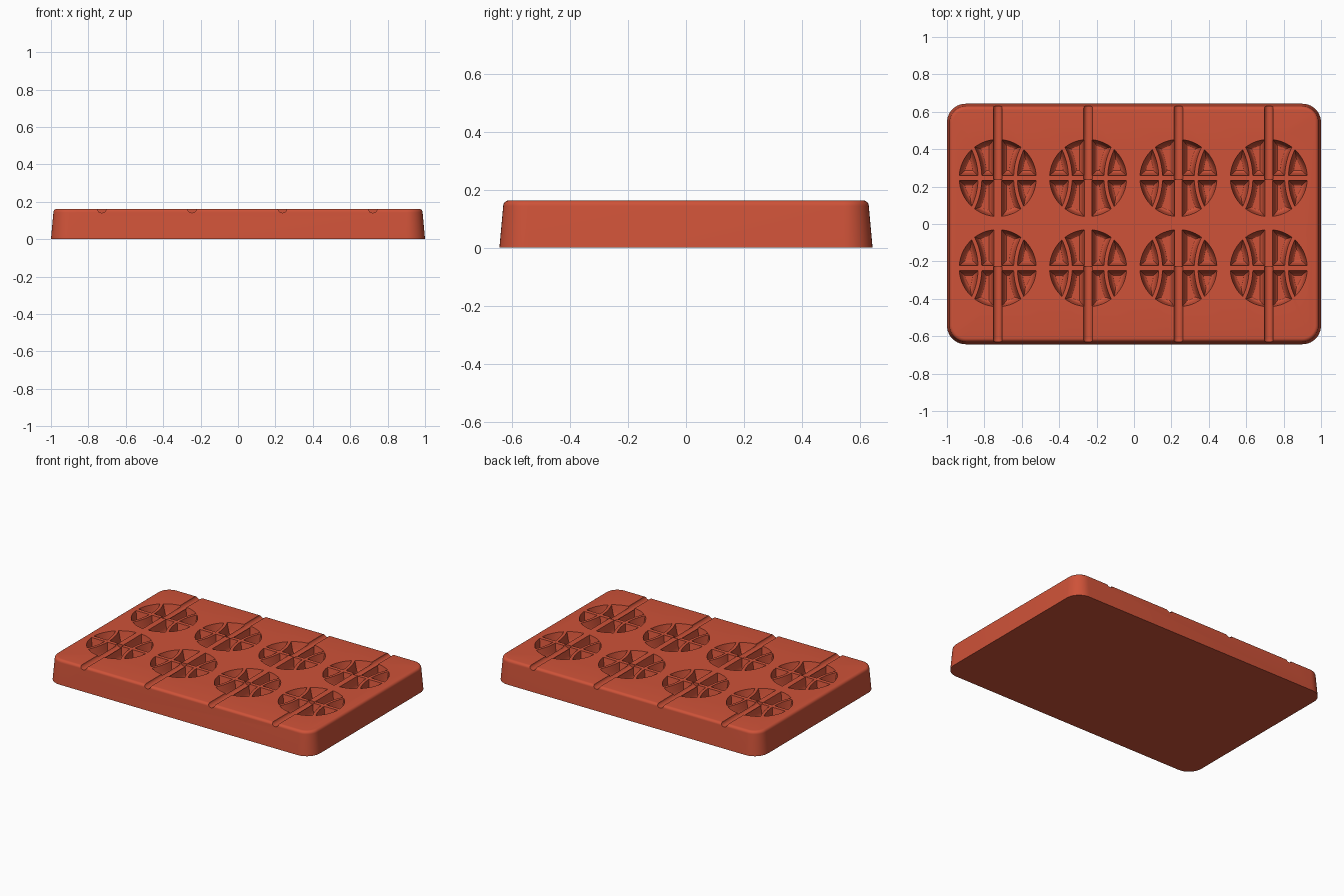
import bpy, bmesh, math
from math import sqrt, sin, cos, pi, atan2

old = bpy.data.objects.get("Cube")
if old:
    bpy.data.objects.remove(old)

mat = bpy.data.materials.new("orange_red_silicone")
mat.use_nodes = True
COLOR = (0.62, 0.085, 0.04, 1)
mat.diffuse_color = COLOR
mat.node_tree.nodes["Principled BSDF"].inputs["Base Color"].default_value = COLOR

HEIGHT = 0.163
CELL_R = 0.206            # ball radius
SEAM_C, SEAM_R = 0.455, 0.36   # side seam circle: centre and radius
RIB_X, RIB_Y, SEAM_H = 0.02, 0.013, 0.01  # rib half widths
CENTRES = [(-0.004 + 0.483 * (i - 1.5), 0.005 + 0.241 * s, s)
           for i in range(4) for s in (-1, 1)]


def loft(bm, rings):
    """Skin closed rings of equal length and cap both ends."""
    vs = [[bm.verts.new(p) for p in ring] for ring in rings]
    n = len(vs[0])
    for a, b in zip(vs, vs[1:]):
        for i in range(n):
            j = (i + 1) % n
            bm.faces.new((a[i], a[j], b[j], b[i]))
    bm.faces.new(vs[0])
    bm.faces.new(vs[-1])


def finish(name, bm):
    bmesh.ops.recalc_face_normals(bm, faces=bm.faces)
    me = bpy.data.meshes.new(name)
    bm.to_mesh(me)
    bm.free()
    me.materials.append(mat)
    ob = bpy.data.objects.new(name, me)
    bpy.context.collection.objects.link(ob)
    return ob


def rounded_rect(hx, hy, r, z, steps=10):
    pts = []
    for k, (sx, sy) in enumerate(((1, 1), (-1, 1), (-1, -1), (1, -1))):
        for i in range(steps + 1):
            a = (k + i / steps) * pi / 2
            pts.append((sx * (hx - r) + r * cos(a), sy * (hy - r) + r * sin(a), z))
    return pts


def arc(cx, r, p, q, n):
    """Points from p up to but excluding q on a circle centred at (cx, 0)."""
    a, b = atan2(p[1], p[0] - cx), atan2(q[1], q[0] - cx)
    return [(cx + r * cos(a + (b - a) * i / n), r * sin(a + (b - a) * i / n))
            for i in range(n)]


def cell_outline(outer, d, n=10):
    """Quarter cell between ribs, shrunk by d on every side."""
    R, x0, y0 = CELL_R - d, RIB_X + d, RIB_Y + d
    r = SEAM_R - SEAM_H - d if outer else SEAM_R + SEAM_H + d
    xm = (R * R - r * r + SEAM_C ** 2) / (2 * SEAM_C)
    meet = (xm, sqrt(R * R - xm * xm))
    seam = (SEAM_C - sqrt(r * r - y0 * y0), y0)
    if outer:
        rim = (sqrt(R * R - y0 * y0), y0)
        return arc(0, R, rim, meet, n) + arc_seam(r, meet, seam, n) + [seam]
    rim = (x0, sqrt(R * R - x0 * x0))
    return [(x0, y0)] + arc_seam(r, seam, meet, n) + arc(0, R, meet, rim, n) + [rim]


def arc_seam(r, p, q, n):
    """Seam arc, mirrored so its angles stay small."""
    pts = arc(-SEAM_C, r, (-p[0], p[1]), (-q[0], q[1]), n)
    return [(-x, y) for x, y in pts]


# tapered tray body with rounded corners and rolled top edge
bm = bmesh.new()
rings = [rounded_rect(1, 0.643, 0.1, 0)]
for i in range(7):
    a = i / 6 * pi / 2
    inset = 0.013 + 0.02 * (1 - cos(a))
    rings.append(rounded_rect(1 - inset, 0.643 - inset, 0.1 - inset,
                              HEIGHT - 0.02 + 0.02 * sin(a)))
loft(bm, rings)
mould = finish("mould_tray", bm)

# ball pockets: eight drafted cells per ball
PROFILE = [(-0.002, 0.006), (0, 0), (0.009, -0.045), (0.013, -0.06),
           (0.019, -0.07), (0.027, -0.075)]
bm = bmesh.new()
for cx, cy, side in CENTRES:
    for sx in (-1, 1):
        for sy in (-1, 1):
            for outer in (False, True):
                loft(bm, [[(cx + sx * x, cy + sy * y, HEIGHT + z)
                           for x, y in cell_outline(outer, d)] for d, z in PROFILE])
pockets = finish("pocket_cutter", bm)

# stick channels: round grooves from the tray edge to each ball centre
bm = bmesh.new()
for cx, cy, side in CENTRES:
    ring = [(0.024 * cos(k * pi / 8), 0.022 * sin(k * pi / 8)) for k in range(16)]
    loft(bm, [[(cx + x, y, HEIGHT + z) for x, z in ring]
              for y in (cy - side * 0.008, side * 0.8)])
channels = finish("channel_cutter", bm)

for cutter in (pockets, channels):
    mod = mould.modifiers.new(cutter.name, "BOOLEAN")
    mod.operation = "DIFFERENCE"
    mod.solver = "EXACT"
    mod.object = cutter

# bake the cuts, then drop the cutters
bpy.context.view_layer.update()
cut = bpy.data.meshes.new_from_object(
    mould.evaluated_get(bpy.context.evaluated_depsgraph_get()))
mould.modifiers.clear()
mould.data = cut
cut.name = "mould_tray"
for cutter in (pockets, channels):
    bpy.data.objects.remove(cutter)

bpy.ops.object.select_all(action="DESELECT")
mould.select_set(True)
bpy.context.view_layer.objects.active = mould
bpy.ops.object.shade_smooth_by_angle(angle=math.radians(30))
